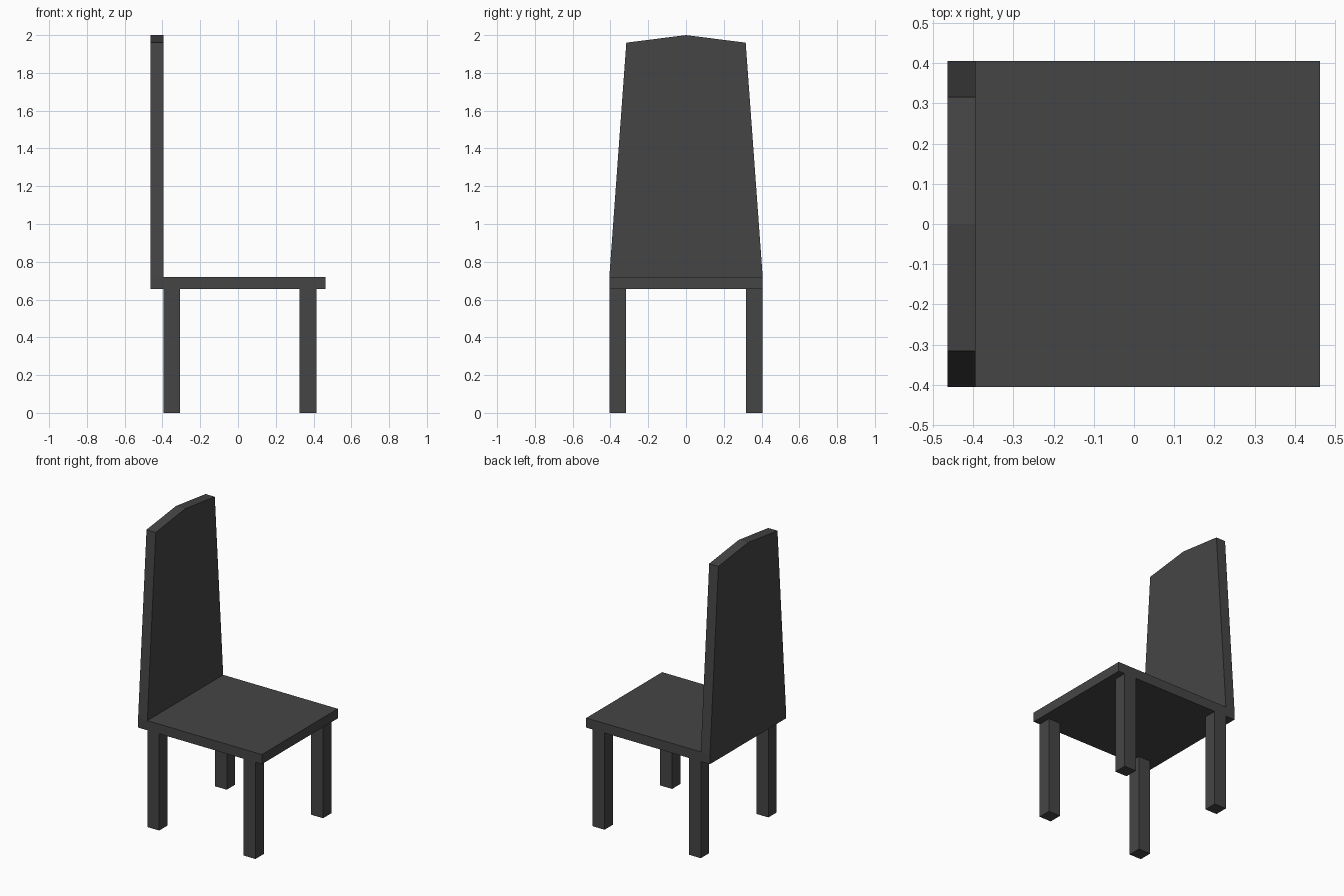
import bpy
import bmesh

if "Cube" in bpy.data.objects:
    bpy.data.objects.remove(bpy.data.objects["Cube"])

finish = bpy.data.materials.new("dark_finish")
finish.diffuse_color = (0.06, 0.06, 0.06, 1)
finish.use_nodes = True
finish.node_tree.nodes["Principled BSDF"].inputs["Base Color"].default_value = finish.diffuse_color


def prism(name, profile, offset):
    """Extrude a closed planar profile along an offset into a flat-faced solid."""
    bm = bmesh.new()
    face = bm.faces.new([bm.verts.new(p) for p in profile])
    ext = bmesh.ops.extrude_face_region(bm, geom=[face], use_keep_orig=True)
    moved = [g for g in ext["geom"] if isinstance(g, bmesh.types.BMVert)]
    bmesh.ops.translate(bm, verts=moved, vec=offset)
    bmesh.ops.recalc_face_normals(bm, faces=bm.faces)
    mesh = bpy.data.meshes.new(name)
    bm.to_mesh(mesh)
    bm.free()
    mesh.materials.append(finish)
    obj = bpy.data.objects.new(name, mesh)
    bpy.context.collection.objects.link(obj)
    return obj


def block(name, x0, x1, y0, y1, z0, z1):
    base = [(x0, y0, z0), (x1, y0, z0), (x1, y1, z0), (x0, y1, z0)]
    return prism(name, base, (0, 0, z1 - z0))


SEAT_BOTTOM, SEAT_TOP = 0.655, 0.72
BACK_X, SEAT_X, FRONT_X = -0.464, -0.395, 0.463
HALF_WIDTH, LEG = 0.406, 0.089

# Seat slab
block("seat", SEAT_X, FRONT_X, -HALF_WIDTH, HALF_WIDTH, SEAT_BOTTOM, SEAT_TOP)

# Tapered backrest with a shallow peak
half = [(HALF_WIDTH, SEAT_BOTTOM), (HALF_WIDTH, SEAT_TOP), (0.316, 1.96)]
outline = half + [(0, 2.0)] + [(-y, z) for y, z in reversed(half)]
prism("backrest", [(BACK_X, y, z) for y, z in outline], (SEAT_X - BACK_X, 0, 0))

# Four square legs
for end, x in (("rear", SEAT_X), ("front", 0.326)):
    for side, y in (("right", -HALF_WIDTH), ("left", HALF_WIDTH - LEG)):
        block(f"{end}_{side}_leg", x, x + LEG, y, y + LEG, 0, SEAT_BOTTOM)
